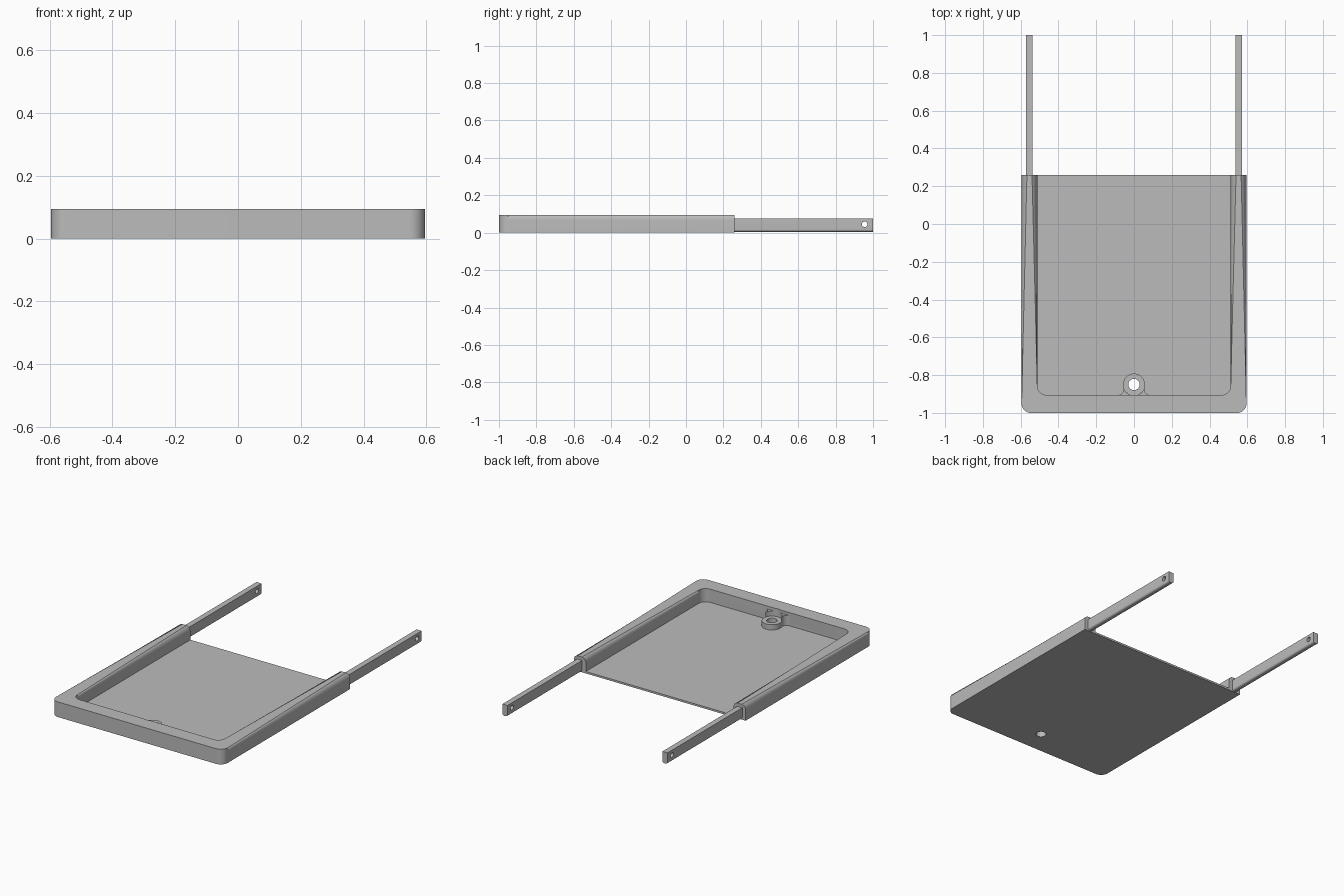
import bpy, bmesh
from math import sin, cos, radians, atan2, degrees, sqrt, asin
from mathutils import Vector

if "Cube" in bpy.data.objects:
    bpy.data.objects.remove(bpy.data.objects["Cube"])

grey = bpy.data.materials.new("plain_grey")
grey.use_nodes = True
grey.diffuse_color = (0.5, 0.5, 0.5, 1)
grey.node_tree.nodes["Principled BSDF"].inputs["Base Color"].default_value = (0.5, 0.5, 0.5, 1)

# Main dimensions
HALF, FRONT, BACK, TOP = 0.595, -1.0, 0.26, 0.095
INNER, INNER_FRONT = 0.512, -0.905
FLOOR = 0.012
CORNER = 0.048
BOSS_Y, BOSS_R, HOLE_R = -0.85, 0.058, 0.03


def arc(cx, cy, r, start, end, steps=10):
    angles = [radians(start + (end - start) * i / steps) for i in range(steps + 1)]
    return [(cx + r * cos(a), cy + r * sin(a)) for a in angles]


def prism(name, outline, low, high, bevel_rule=None, bevel=0.0, axis="z"):
    """Extrude an outline; bevel the edges picked by a rule."""
    bm = bmesh.new()

    def place(p, h):
        return (p[0], p[1], h) if axis == "z" else (h, p[0], p[1])

    rings = [[bm.verts.new(place(p, h)) for p in outline] for h in (low, high)]
    bm.faces.new(rings[0][::-1])
    bm.faces.new(rings[1])
    n = len(outline)
    for i in range(n):
        j = (i + 1) % n
        bm.faces.new((rings[0][i], rings[0][j], rings[1][j], rings[1][i]))
    if bevel_rule:
        edges = [e for e in bm.edges if bevel_rule(e.verts[0].co, e.verts[1].co)]
        bmesh.ops.bevel(bm, geom=edges, offset=bevel, segments=6, profile=0.5, affect="EDGES")
    bmesh.ops.recalc_face_normals(bm, faces=bm.faces)
    mesh = bpy.data.meshes.new(name)
    bm.to_mesh(mesh)
    bm.free()
    mesh.materials.append(grey)
    obj = bpy.data.objects.new(name, mesh)
    bpy.context.collection.objects.link(obj)
    return obj


def select_only(obj):
    bpy.ops.object.select_all(action="DESELECT")
    obj.select_set(True)
    bpy.context.view_layer.objects.active = obj


def cut(obj, cutter):
    mod = obj.modifiers.new("cut", "BOOLEAN")
    mod.operation = "DIFFERENCE"
    mod.solver = "EXACT"
    mod.object = cutter
    select_only(obj)
    bpy.ops.object.modifier_apply(modifier=mod.name)
    bpy.data.objects.remove(cutter)


def smooth(obj):
    select_only(obj)
    bpy.ops.object.shade_smooth_by_angle(angle=radians(30))


def circle(cx, cy, r):
    return arc(cx, cy, r, 0, 360, 40)[:-1]


# Outer outline shared by the floor and the rim
outer = ([(-HALF, BACK)]
         + arc(CORNER - HALF, FRONT + CORNER, CORNER, 180, 270)
         + arc(HALF - CORNER, FRONT + CORNER, CORNER, 270, 360)
         + [(HALF, BACK)])

# Thin floor with a drilled hole
floor = prism("tray_floor", outer, 0, FLOOR)
cut(floor, prism("floor_drill", circle(0, BOSS_Y, HOLE_R), -0.1, 0.1))
smooth(floor)

# U-shaped rim with a rounded top, open at the back
inner = ([(INNER, BACK)]
         + arc(INNER - CORNER, INNER_FRONT + CORNER, CORNER, 360, 270)
         + arc(CORNER - INNER, INNER_FRONT + CORNER, CORNER, 270, 180)
         + [(-INNER, BACK)])


def rim_top(a, b):
    at_back = min(a.y, b.y) > BACK - 0.001
    return min(a.z, b.z) > TOP - 0.001 and not at_back


rim = prism("tray_rim", outer + inner, FLOOR, TOP, rim_top, 0.028)
cut(rim, prism("pocket_cutter", circle(0, BOSS_Y, BOSS_R), 0.045, 0.2))
smooth(rim)

# Low round boss around the hole
boss = prism("hole_boss", circle(0, BOSS_Y, BOSS_R), FLOOR, 0.045)
cut(boss, prism("boss_drill", circle(0, BOSS_Y, HOLE_R), -0.1, 0.1))
smooth(boss)

# Concave webs blending the rim wall into the boss
web_r = 0.03
web_y = INNER_FRONT + web_r
web_x = sqrt((BOSS_R + web_r) ** 2 - (BOSS_Y - web_y) ** 2)
lean = degrees(atan2(BOSS_Y - web_y, web_x))
low_angle = degrees(asin((INNER_FRONT - BOSS_Y) / BOSS_R))
for side, name in ((1, "left_web"), (-1, "right_web")):
    shape = (arc(web_x, web_y, web_r, 270, 180 - lean)
             + arc(0, BOSS_Y, BOSS_R, -lean, low_angle)[1:]
             + [(0.02, INNER_FRONT - 0.015), (web_x, INNER_FRONT - 0.015)])
    smooth(prism(name, [(side * x, y) for x, y in shape], FLOOR, 0.076))

# Two long rails with rounded lower edges and a cross hole
RAIL_LOW, RAIL_TOP = 0.005, 0.075


def rail_bottom(a, b):
    return max(a.z, b.z) < RAIL_LOW + 0.001 and abs(a.y - b.y) > 0.1


for side, name in ((1, "left_rail"), (-1, "right_rail")):
    section = [(0.2, RAIL_LOW), (1, RAIL_LOW), (1, RAIL_TOP), (0.2, RAIL_TOP)]
    x0, x1 = sorted((side * 0.537, side * 0.572))
    rail = prism(name, section, x0, x1, rail_bottom, 0.012, "x")
    cut(rail, prism("rail_drill", circle(0.955, 0.045, 0.015), x0 - 0.1, x1 + 0.1, axis="x"))
    smooth(rail)
